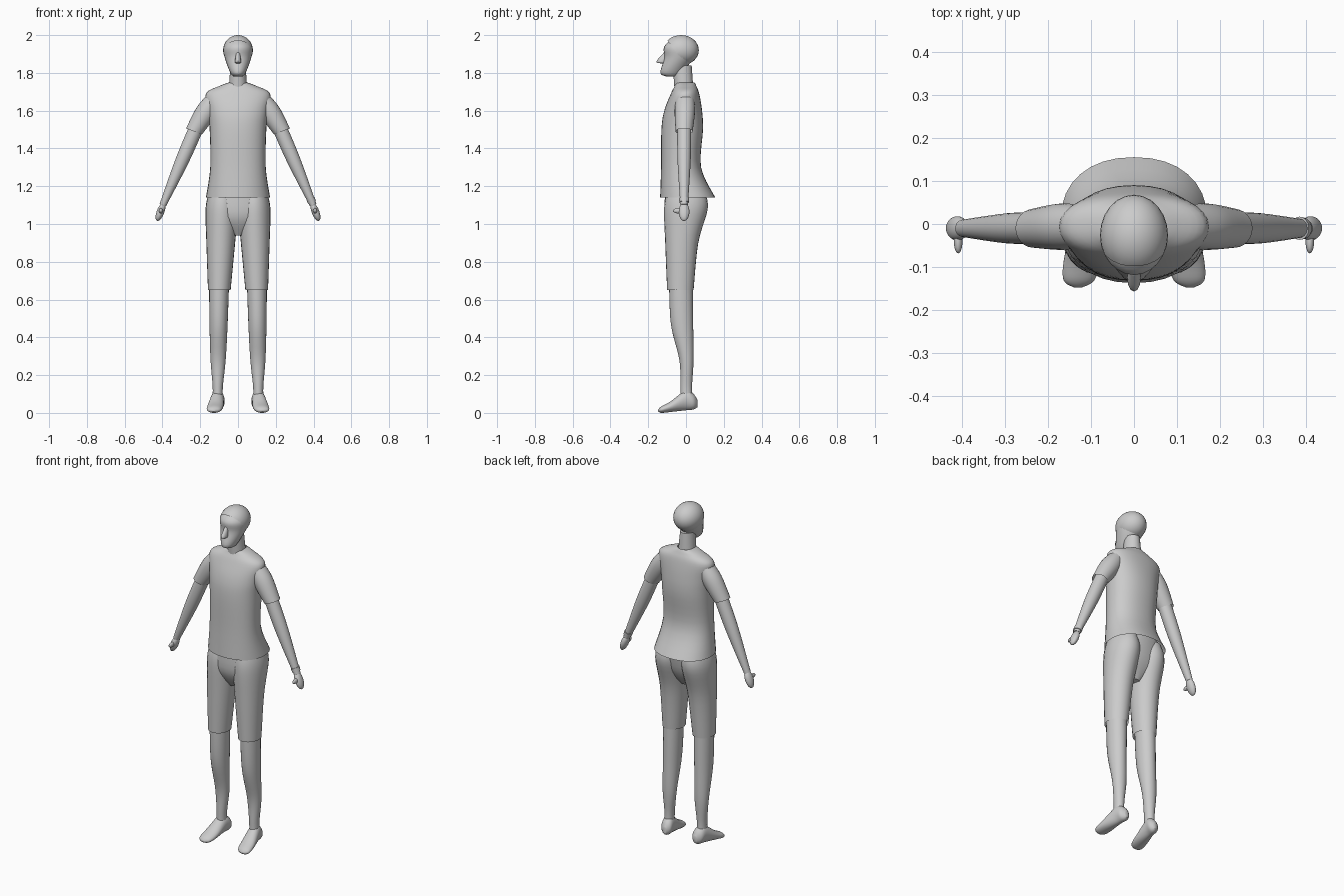
import bpy, bmesh, math
from mathutils import Matrix, Vector

cube = bpy.data.objects.get("Cube")
if cube:
    bpy.data.objects.remove(cube)

shade = (0.6, 0.6, 0.6, 1)
grey = bpy.data.materials.new("plain_grey")
grey.use_nodes = True
grey.diffuse_color = shade
grey.node_tree.nodes["Principled BSDF"].inputs["Base Color"].default_value = shade
parts = []


def smooth_rows(rows, steps=5):
    """Run a Catmull-Rom curve through the section values."""
    smoothed = []
    last = len(rows) - 1
    for i in range(last):
        before, start, end, after = (rows[max(0, min(last, i + k))] for k in (-1, 0, 1, 2))
        for step in range(steps):
            t = step / steps
            smoothed.append([
                b + t / 2 * (c - a + t * (2*a - 5*b + 4*c - d + t * (3*(b - c) + d - a)))
                for a, b, c, d in zip(before, start, end, after)])
    return smoothed + [rows[last]]


def finish(name, bm):
    bmesh.ops.recalc_face_normals(bm, faces=bm.faces)
    mesh = bpy.data.meshes.new(name)
    bm.to_mesh(mesh)
    bm.free()
    mesh.materials.append(grey)
    obj = bpy.data.objects.new(name, mesh)
    bpy.context.collection.objects.link(obj)
    parts.append(obj)


def loft(name, rows, axis=(0, 0), side=1, tilt=0, lying=False,
         open_start=False, open_end=False, square=1, count=24):
    """Skin rings given as (height, half width, front, back).
    The axis is the x of the first and last ring, with a straight run between.
    A lying loft runs along y, with bottom and top in place of front and back."""
    bm = bmesh.new()
    rings = []
    first, final = rows[0][0], rows[-1][0]
    for along, half, front, back in smooth_rows(rows):
        centre = axis[0] + (axis[1] - axis[0]) * (along - first) / (final - first)
        ring = []
        for k in range(count):
            angle = math.tau * k / count
            across, deep = (math.copysign(abs(f) ** square, f)
                            for f in (math.cos(angle), math.sin(angle)))
            x = side * (centre + half * across * math.cos(tilt))
            y = (front + back) / 2 + deep * (back - front) / 2
            z = along + half * across * math.sin(tilt)
            ring.append(bm.verts.new((x, z, y) if lying else (x, y, z)))
        rings.append(ring)
    for low, high in zip(rings, rings[1:]):
        for k in range(count):
            bm.faces.new((low[k - 1], low[k], high[k], high[k - 1]))
    if not open_start:
        bm.faces.new(rings[0])
    if not open_end:
        bm.faces.new(rings[-1])
    finish(name, bm)


def ellipsoid(name, centre, radii, tilt=0, cut=None):
    """A stretched ball, leaned about y, optionally trimmed by a plane."""
    bm = bmesh.new()
    place = (Matrix.Translation(centre) @ Matrix.Rotation(tilt, 4, "Y")
             @ Matrix.Diagonal(Vector(radii)).to_4x4())
    bmesh.ops.create_uvsphere(bm, u_segments=24, v_segments=16, radius=1, matrix=place)
    if cut:
        point, normal = cut
        bmesh.ops.bisect_plane(bm, geom=bm.verts[:] + bm.edges[:] + bm.faces[:],
                               plane_co=point, plane_no=normal, clear_inner=True)
    finish(name, bm)


# Head, nose, hair and neck
loft("head", [(1.78, .02, -.1, -.05), (1.8, .04, -.135, -.02), (1.88, .07, -.115, .04),
              (1.94, .074, -.115, .055), (1.99, .03, -.06, 0)])
loft("nose", [(1.91, .01, -.115, -.09), (1.86, .016, -.157, -.09), (1.85, .01, -.13, -.09)],
     count=12)
ellipsoid("hair", (0, -.026, 1.92), (.079, .094, .08),
          cut=((0, -.015, 1.86), (0, .8, .6)))
loft("neck", [(1.7, .05, -.06, .04), (1.84, .04, -.07, .03)])

# Shirt body, open at the hem and collar
loft("shirt", [(1.14, .17, -.137, .155), (1.3, .147, -.132, .08), (1.5, .15, -.13, .09),
               (1.6, .16, -.115, .085), (1.69, .17, -.08, .07), (1.73, .1, -.06, .055),
               (1.75, .045, -.053, .045)],
     open_start=True, open_end=True, square=.9, count=32)

# Seat of the shorts
loft("shorts_seat", [(.94, .03, -.06, .03), (1.04, .155, -.11, .085), (1.18, .15, -.11, .11)],
     square=.9)

lean = math.radians(21)
for label, side in (("left", 1), ("right", -1)):
    # Sleeve, arm, hand and thumb
    loft(label + "_sleeve", [(1.68, .04, -.05, .04), (1.6, .056, -.06, .048),
                             (1.49, .045, -.055, .035)],
         (.115, .233), side, lean, open_end=True)
    loft(label + "_arm", [(1.54, .038, -.046, .028), (1.34, .036, -.045, .025),
                          (1.1, .018, -.03, .01)],
         (.207, .398), side, lean)
    ellipsoid(label + "_hand", (side * .41, -.01, 1.065), (.02, .028, .052), -side * lean)
    ellipsoid(label + "_thumb", (side * .408, -.04, 1.07), (.01, .028, .014))

    # Shorts leg, open at the hem
    loft(label + "_shorts_leg", [(.65, .06, -.1, .04), (.9, .076, -.11, .065),
                                 (1.08, .086, -.116, .115), (1.17, .07, -.1, .1)],
         (.099, .083), side, open_start=True)

    # Lower leg and foot
    loft(label + "_leg", [(.06, .028, -.03, .035), (.14, .027, -.03, .032),
                          (.28, .04, -.035, .04), (.47, .048, -.08, .038),
                          (.7, .053, -.09, .036)],
         (.108, .1), side)
    loft(label + "_foot", [(.06, .012, .03, .07), (.04, .032, .018, .1), (0, .035, .014, .12),
                           (-.08, .042, .005, .062), (-.13, .036, 0, .035),
                           (-.147, .01, .008, .018)],
         (.1, .13), side, lying=True)

# Band on the left wrist
loft("wrist_band", [(1.135, .023, -.037, .017), (1.115, .022, -.035, .015)],
     (.384, .392), tilt=lean)

bpy.ops.object.select_all(action="DESELECT")
for obj in parts:
    obj.select_set(True)
bpy.context.view_layer.objects.active = parts[0]
bpy.ops.object.shade_smooth_by_angle(angle=math.radians(50))
